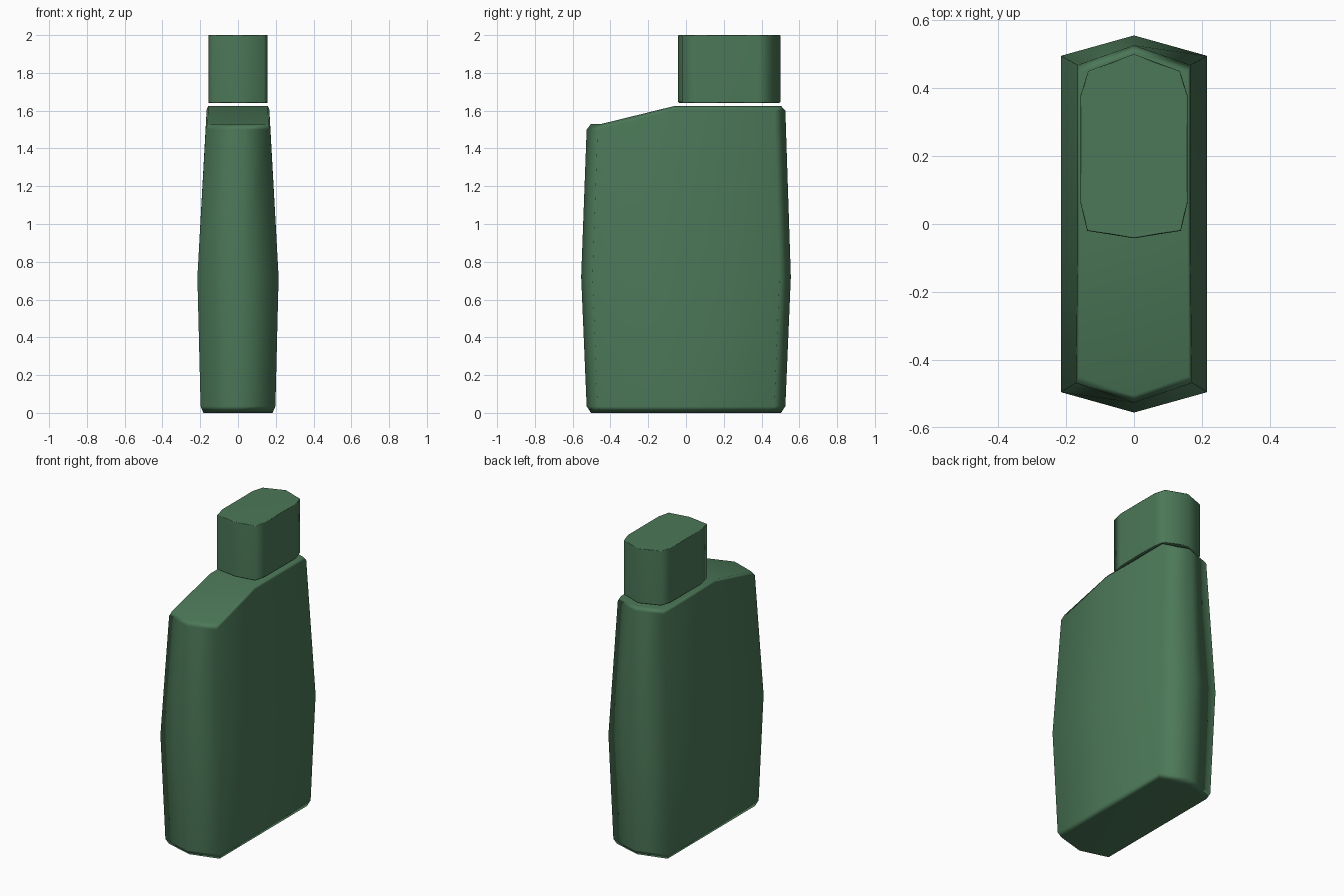
import bpy, bmesh, math

old = bpy.data.objects.get("Cube")
if old:
    bpy.data.objects.remove(old, do_unlink=True)

# Single dark green plastic
green = bpy.data.materials.new("dark green plastic")
green.use_nodes = True
colour = (0.072, 0.188, 0.097, 1)
green.diffuse_color = colour
bsdf = next(n for n in green.node_tree.nodes if n.type == 'BSDF_PRINCIPLED')
bsdf.inputs["Base Color"].default_value = colour
bsdf.inputs["Roughness"].default_value = 0.6


def loft(name, rings, angle, split=None):
    """Skin a stack of closed rings and cap both ends."""
    bm = bmesh.new()
    loops = [[bm.verts.new(p) for p in ring] for ring in rings]
    n = len(loops[0])
    for a, b in zip(loops, loops[1:]):
        for i in range(n):
            j = (i + 1) % n
            bm.faces.new((a[i], a[j], b[j], b[i]))
    bm.faces.new(loops[0][::-1])
    top = bm.faces.new(loops[-1])
    if split:
        bmesh.utils.face_split(top, loops[-1][split[0]], loops[-1][split[1]])
    bmesh.ops.recalc_face_normals(bm, faces=bm.faces[:])
    mesh = bpy.data.meshes.new(name)
    bm.to_mesh(mesh)
    bm.free()
    mesh.materials.append(green)
    obj = bpy.data.objects.new(name, mesh)
    bpy.context.collection.objects.link(obj)
    bpy.ops.object.select_all(action='DESELECT')
    obj.select_set(True)
    bpy.context.view_layer.objects.active = obj
    bpy.ops.object.shade_smooth_by_angle(angle=math.radians(angle))
    mod = obj.modifiers.new("Weighted normals", 'WEIGHTED_NORMAL')
    mod.keep_sharp = True
    return obj


def body_ring(w, corner, tip, z_front, z_mid, z_back, w_front=None):
    """Pointed-end section with a crease across the shoulder."""
    wf = w_front or w
    crease = -0.06
    return [(0, -tip, z_front), (wf, -corner, z_front), (w, crease, z_mid),
            (w, corner, z_back), (0, tip, z_back), (-w, corner, z_back),
            (-w, crease, z_mid), (-wf, -corner, z_front)]


# Flask body: bevelled foot, widest below the middle, sloping shoulder
loft("bottle_body", [
    body_ring(0.183, 0.452, 0.503, 0, 0, 0),
    body_ring(0.198, 0.468, 0.526, 0.035, 0.035, 0.035),
    body_ring(0.215, 0.495, 0.555, 0.72, 0.72, 0.72),
    body_ring(0.166, 0.468, 0.526, 1.50, 1.605, 1.60, 0.171),
    body_ring(0.158, 0.447, 0.503, 1.53, 1.625, 1.625, 0.161),
], 80, (2, 6))

# Cap: elongated section with slightly pointed ends
half = [(0, -0.042), (0.138, -0.02), (0.157, 0.06), (0.157, 0.38),
        (0.135, 0.45), (0, 0.5)]
outline = half + [(-x, y) for x, y in half[-2:0:-1]]
middle = 0.229


def cap_ring(z, scale):
    return [(x * scale, middle + (y - middle) * scale, z) for x, y in outline]


loft("bottle_cap", [cap_ring(1.64, 0.98), cap_ring(1.646, 1),
                    cap_ring(1.996, 1), cap_ring(2.0, 0.985)], 62)
